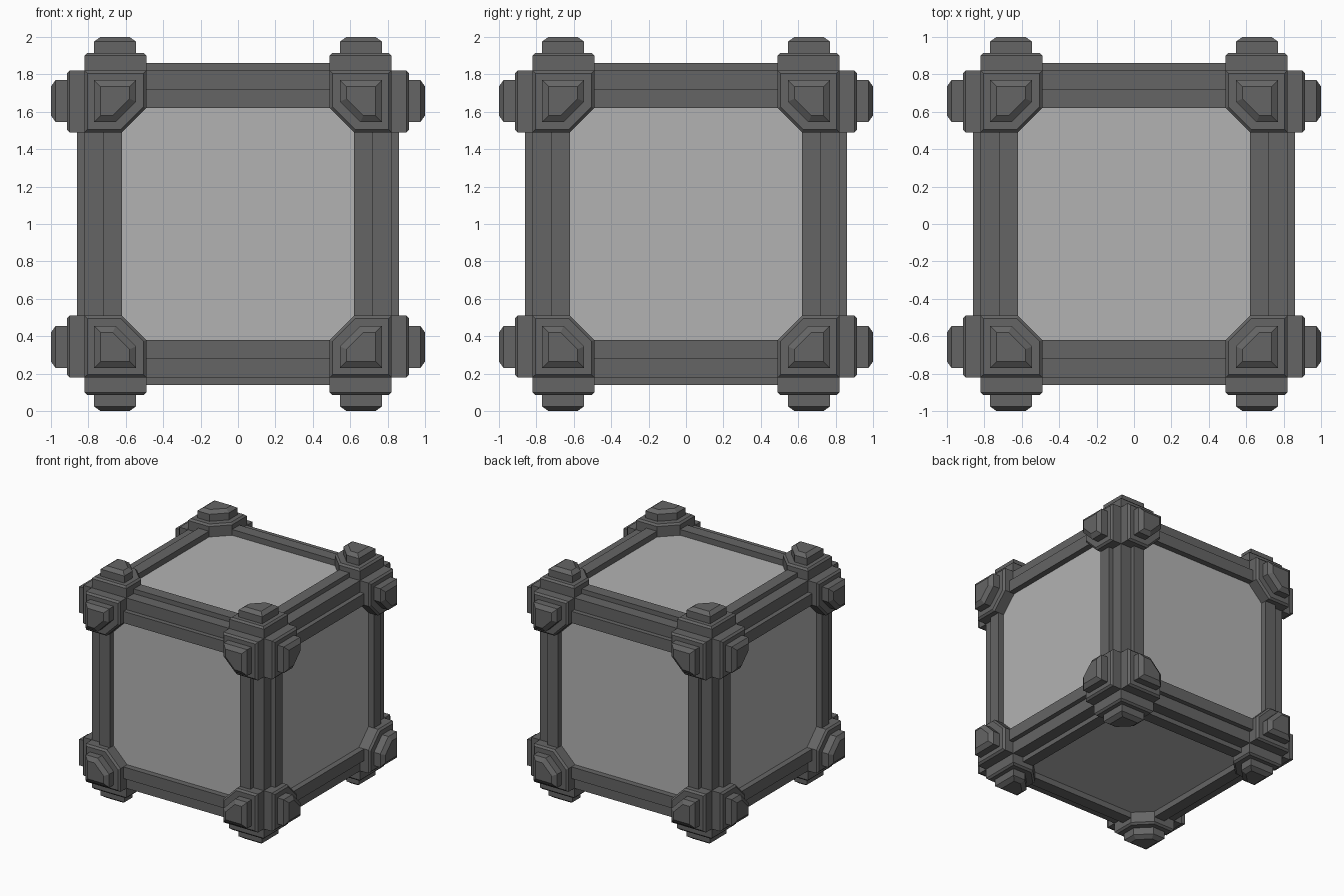
import bpy, bmesh
from itertools import product
from mathutils import Vector

if "Cube" in bpy.data.objects:
    bpy.data.objects.remove(bpy.data.objects["Cube"])

CENTRE = Vector((0, 0, 1))


def material(name, v):
    m = bpy.data.materials.new(name)
    m.diffuse_color = (v, v, v, 1)
    m.use_nodes = True
    m.node_tree.nodes["Principled BSDF"].inputs["Base Color"].default_value = m.diffuse_color
    return m


DARK = material("dark_grey", 0.13)
LIGHT = material("light_grey", 0.45)


def orient(p, axis, signs):
    """Turn (u, v, height) so height runs along the axis, then mirror."""
    q = [0, 0, 0]
    q[(axis + 1) % 3], q[(axis + 2) % 3], q[axis] = p
    return Vector([a * s for a, s in zip(q, signs)]) + CENTRE


def loft(bm, sections, axis, signs):
    """Skin a stack of (outline, height) sections and cap both ends."""
    rings = [[bm.verts.new(orient((u, v, h), axis, signs)) for u, v in pts]
             for pts, h in sections]
    for a, b in zip(rings, rings[1:]):
        n = len(a)
        for i in range(n):
            bm.faces.new((a[i], a[(i + 1) % n], b[(i + 1) % n], b[i]))
    bm.faces.new(rings[0])
    bm.faces.new(rings[-1])


def finish(bm, name, mat):
    bmesh.ops.recalc_face_normals(bm, faces=bm.faces)
    me = bpy.data.meshes.new(name)
    bm.to_mesh(me)
    bm.free()
    me.materials.append(mat)
    bpy.context.collection.objects.link(bpy.data.objects.new(name, me))


def outline(lo, hi, cut, inset=0.0):
    """Square with its inner corner cut off along u + v = cut."""
    lo, hi, cut = lo + inset, hi - inset, cut + inset * 1.414
    return [(cut - lo, lo), (hi, lo), (hi, hi), (lo, hi), (lo, cut - lo)]


# recessed panels, one on each face
bm = bmesh.new()
bmesh.ops.create_cube(bm, size=1.62)
bmesh.ops.translate(bm, vec=CENTRE, verts=bm.verts)
finish(bm, "panels", LIGHT)

# edge beams with a notched outer corner
NOTCHED = [(0.62, 0.62), (0.86, 0.62), (0.86, 0.72), (0.82, 0.72), (0.82, 0.82),
           (0.72, 0.82), (0.72, 0.86), (0.62, 0.86)]
for axis in range(3):
    for a, b in product((-1, 1), repeat=2):
        signs = [1, 1, 1]
        signs[(axis + 1) % 3], signs[(axis + 2) % 3] = a, b
        bm = bmesh.new()
        loft(bm, [(NOTCHED, -0.7), (NOTCHED, 0.7)], axis, signs)
        finish(bm, "edge_beam", DARK)

# corner blocks: three bevelled caps, each with a bevelled stud
CAP, STUD = (0.49, 0.82, 1.11), (0.545, 0.77, 1.2)
for signs in product((-1, 1), repeat=3):
    bm = bmesh.new()
    for axis in range(3):
        loft(bm, [(outline(*CAP), 0.64), (outline(*CAP), 0.9),
                  (outline(*CAP, 0.015), 0.915)], axis, signs)
        loft(bm, [(outline(*STUD), 0.88), (outline(*STUD), 0.975),
                  (outline(*STUD, 0.035), 1.0)], axis, signs)
    finish(bm, "corner_block", DARK)
